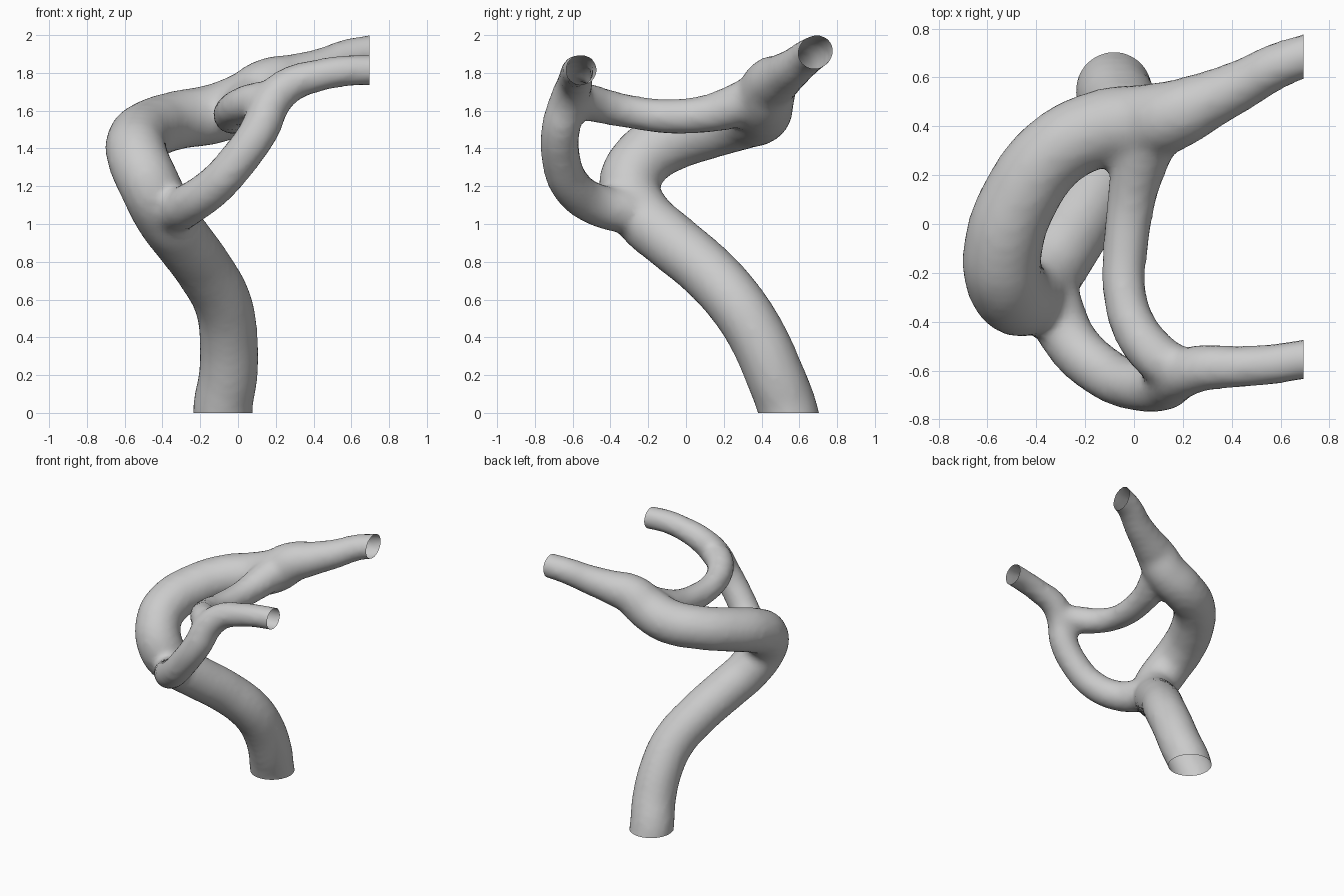
import bpy, bmesh

cube = bpy.data.objects.get("Cube")
if cube:
    bpy.data.objects.remove(cube, do_unlink=True)

# Each path: x, y, z, radius
trunk_and_rear_branch = [
    (-.08, .57, -.12, .157), (-.08, .535, .03, .157), (-.052, .47, .2, .155),
    (-.05, .38, .4, .153), (-.08, .265, .58, .153), (-.18, .1, .76, .153),
    (-.29, -.08, .91, .155), (-.39, -.23, 1.045, .157), (-.46, -.3, 1.19, .162),
    (-.53, -.225, 1.35, .161), (-.535, -.09, 1.435, .161), (-.465, .11, 1.5, .158),
    (-.32, .3, 1.55, .155), (-.12, .395, 1.585, .158), (.04, .415, 1.65, .156),
    (.16, .445, 1.735, .144), (.3, .505, 1.78, .12), (.45, .575, 1.83, .102),
    (.58, .645, 1.885, .093), (.69, .685, 1.91, .088), (.8, .72, 1.93, .086)]
front_branch = [
    (-.35, -.28, 1.06, .12), (-.26, -.48, 1.105, .11), (-.12, -.61, 1.205, .105),
    (.01, -.662, 1.35, .102), (.12, -.662, 1.51, .102), (.18, -.62, 1.65, .102),
    (.28, -.59, 1.74, .094), (.42, -.585, 1.785, .085), (.56, -.575, 1.81, .082),
    (.69, -.555, 1.815, .081), (.8, -.54, 1.815, .081)]
connector = [
    (.1, .45, 1.7, .13), (.04, .3, 1.64, .118), (.01, .2, 1.605, .108),
    (-.01, .1, 1.582, .098), (-.035, -.1, 1.57, .091), (-.04, -.27, 1.59, .087),
    (.0, -.42, 1.62, .092), (.09, -.54, 1.65, .098), (.18, -.6, 1.66, .095)]


def add_tube(curve, path):
    spline = curve.splines.new('BEZIER')
    spline.bezier_points.add(len(path) - 1)
    spline.radius_interpolation = 'CARDINAL'
    for point, (x, y, z, r) in zip(spline.bezier_points, path):
        point.co = (x, y, z)
        point.radius = r + .002
        point.handle_left_type = point.handle_right_type = 'AUTO'


def evaluated_mesh(obj):
    bpy.context.view_layer.update()
    graph = bpy.context.evaluated_depsgraph_get()
    return bpy.data.meshes.new_from_object(obj.evaluated_get(graph))


# Round tubes swept along the paths
curve = bpy.data.curves.new("tube_paths", 'CURVE')
curve.dimensions = '3D'
curve.bevel_depth = 1
curve.bevel_resolution = 6
curve.resolution_u = 6
curve.use_fill_caps = True
for path in (trunk_and_rear_branch, front_branch, connector):
    add_tube(curve, path)
paths = bpy.data.objects.new("tube_paths", curve)
bpy.context.collection.objects.link(paths)
tube = bpy.data.objects.new("branching_tube", evaluated_mesh(paths))
bpy.context.collection.objects.link(tube)
bpy.data.objects.remove(paths, do_unlink=True)

# Fuse the tubes into one skin with soft junctions
remesh = tube.modifiers.new("fuse", 'REMESH')
remesh.mode = 'VOXEL'
remesh.voxel_size = .025
soften = tube.modifiers.new("soften", 'SMOOTH')
soften.factor = .5
soften.iterations = 5
skin = evaluated_mesh(tube)
tube.modifiers.clear()
tube.data = skin

# Cut the three open ends flat
bm = bmesh.new()
bm.from_mesh(skin)
for co, normal in (((0, 0, 0), (0, 0, -1)), ((.695, 0, 0), (1, 0, 0))):
    bmesh.ops.bisect_plane(bm, geom=bm.verts[:] + bm.edges[:] + bm.faces[:],
                           plane_co=co, plane_no=normal, clear_outer=True)
for face in bm.faces:
    face.smooth = True
    face.material_index = 0
bm.to_mesh(skin)
bm.free()

# Plain grey surface
grey = bpy.data.materials.new("light_grey")
grey.use_nodes = True
color = (.6, .6, .6, 1)
grey.diffuse_color = color
grey.node_tree.nodes["Principled BSDF"].inputs["Base Color"].default_value = color
skin.materials.clear()
skin.materials.append(grey)
